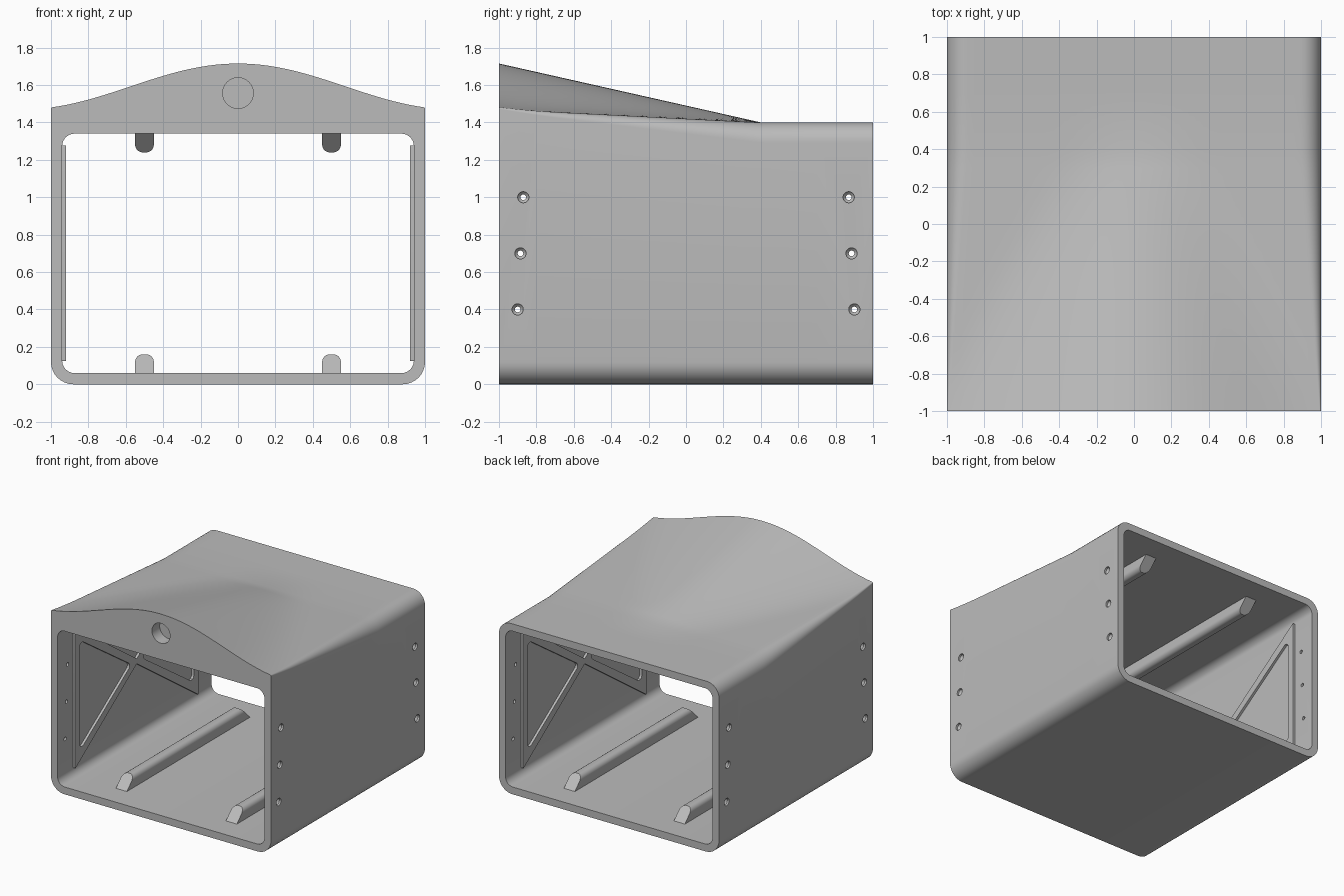
import bpy, bmesh
from math import pi, cos, sin
from mathutils import Vector, Matrix

default = bpy.data.objects.get("Cube")
if default:
    bpy.data.objects.remove(default, do_unlink=True)

grey = bpy.data.materials.new("plain grey")
grey.use_nodes = True
GREY = (0.5, 0.5, 0.5, 1)
grey.diffuse_color = GREY
grey.node_tree.nodes["Principled BSDF"].inputs["Base Color"].default_value = GREY


def finish(bm, name):
    bmesh.ops.recalc_face_normals(bm, faces=bm.faces)
    mesh = bpy.data.meshes.new(name)
    bm.to_mesh(mesh)
    bm.free()
    mesh.materials.append(grey)
    obj = bpy.data.objects.new(name, mesh)
    bpy.context.collection.objects.link(obj)
    return obj


def smooth(obj, angle=0.5):
    bpy.ops.object.select_all(action="DESELECT")
    obj.select_set(True)
    bpy.context.view_layer.objects.active = obj
    bpy.ops.object.shade_smooth_by_angle(angle=angle)


def rounded(points, radius, steps=6):
    """Round every corner of a 2D polygon with a short arc."""
    out = []
    pts = [Vector(p) for p in points]
    for i, p in enumerate(pts):
        a = (pts[i - 1] - p).normalized()
        b = (pts[(i + 1) % len(pts)] - p).normalized()
        half = a.angle(b) / 2
        centre = p + (a + b).normalized() * (radius / sin(half))
        tangent = radius * cos(half) / sin(half)
        start = p + a * tangent - centre
        end = p + b * tangent - centre
        for k in range(steps + 1):
            out.append(centre + start.lerp(end, k / steps).normalized() * radius)
    return out


def loft(bm, rings, caps=True):
    loops = [[bm.verts.new(p) for p in ring] for ring in rings]
    n = len(loops[0])
    for lo, hi in zip(loops, loops[1:]):
        for i in range(n):
            j = (i + 1) % n
            bm.faces.new((lo[i], lo[j], hi[j], hi[i]))
    if caps:
        bm.faces.new(loops[0])
        bm.faces.new(loops[-1][::-1])


# Outer housing: rounded box whose roof swells into a hood at the front
def roof(x, s):
    width = 0.4 + 0.75 * s
    bump = (1 + cos(pi * min(1, abs(x) / width))) / 2
    return 1.4 + s * (0.07 + 0.245 * bump)


def section(y):
    s = max(0, (0.4 - y) / 1.4)
    r = 0.1 * (1 - s) + 0.008
    base = 0.12
    half = []
    for k in range(9):
        a = pi / 2 * k / 8
        half.append((1 - base + base * sin(a), base - base * cos(a)))
    edge = 1 - r
    for k in range(9):
        a = pi / 2 * k / 8
        half.append((edge + r * cos(a), roof(edge, s) - r + r * sin(a)))
    half += [(edge * (1 - k / 24), roof(edge * (1 - k / 24), s)) for k in range(1, 24)]
    ring = half + [(0, roof(0, s))] + [(-x, z) for x, z in reversed(half)]
    return [(x, y, z) for x, z in ring]


bm = bmesh.new()
loft(bm, [section(y) for y in [1, 0.7, 0.4] + [0.4 - 0.1 * k for k in range(1, 15)]])
housing = finish(bm, "housing")


def cut(cutter):
    cutter.hide_render = True
    mod = housing.modifiers.new("cut", "BOOLEAN")
    mod.operation = "DIFFERENCE"
    mod.solver = "EXACT"
    mod.object = cutter
    bpy.context.view_layer.objects.active = housing
    bpy.ops.object.modifier_apply(modifier=mod.name)
    bpy.data.objects.remove(cutter, do_unlink=True)


# Tunnel through the housing
opening = rounded([(-0.94, 0.06), (0.94, 0.06), (0.94, 1.34), (-0.94, 1.34)], 0.065)
bm = bmesh.new()
loft(bm, [[(p.x, y, p.y) for p in opening] for y in (-1.2, 1.2)])
cut(finish(bm, "tunnel_cutter"))

# Round blind recess in the front of the hood
bm = bmesh.new()
bmesh.ops.create_cone(bm, cap_ends=True, segments=48, radius1=0.082, radius2=0.082, depth=0.2,
                      matrix=Matrix.Translation((0, -1, 1.557)) @ Matrix.Rotation(pi / 2, 4, "X"))
cut(finish(bm, "recess_cutter"))

# Countersunk screw holes in both side walls
bm = bmesh.new()
for side in (-1, 1):
    for end in (-1, 1):
        for y, z in ((0.9, 0.4), (0.885, 0.7), (0.87, 1.0)):
            stations = ((0.9, 0.015), (0.97, 0.015), (0.985, 0.03), (1.02, 0.03))
            loft(bm, [[(side * x, end * y + r * cos(k * pi / 12), z + r * sin(k * pi / 12))
                       for k in range(24)] for x, r in stations])
cut(finish(bm, "screw_hole_cutter"))
smooth(housing)

# Triangular brace frames on the inner side walls
for side, side_name in ((1, "left"), (-1, "right")):
    for end, end_name in ((-1, "front"), (1, "back")):
        outer = rounded([(end * 0.8, 0.12), (end * 0.8, 1.28), (end * -0.03, 0.7)], 0.004)
        inner = rounded([(end * 0.74, 0.245), (end * 0.74, 1.155), (end * 0.07, 0.7)], 0.03)
        bm = bmesh.new()
        loft(bm, [[(side * x, p.x, p.y) for p in ring]
                  for x, ring in ((0.945, outer), (0.92, outer), (0.92, inner), (0.945, inner))],
             caps=False)
        smooth(finish(bm, f"{side_name}_{end_name}_brace"))

# Guide rails with rounded crowns and sloped ends, on floor and ceiling
crown = rounded([(-0.05, -0.01), (0.05, -0.01), (0.05, 0.1), (-0.05, 0.1)], 0.04)
crown = [(-0.05, -0.01), (0.05, -0.01)] + [tuple(p) for p in crown[14:]]
for x, side_name in ((0.5, "left"), (-0.5, "right")):
    for z, up, level in ((0.06, 1, "floor"), (1.34, -1, "ceiling")):
        bm = bmesh.new()
        loft(bm, [[(x + u, end * (0.8 - v), z + up * v) for u, v in crown] for end in (-1, 1)])
        smooth(finish(bm, f"{side_name}_{level}_rail"))
